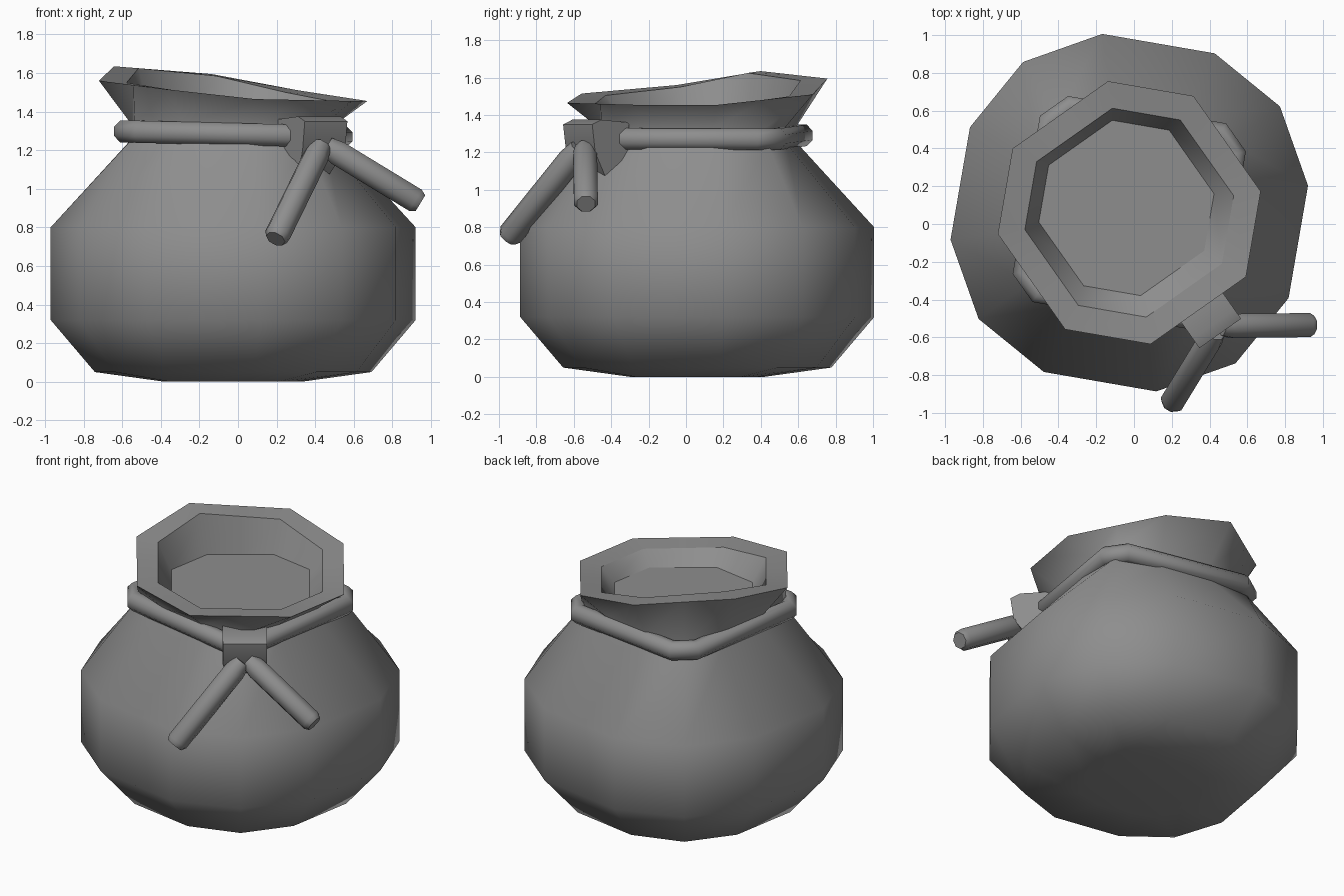
import bpy, bmesh
from math import sin, cos, radians, pi
from mathutils import Vector

if "Cube" in bpy.data.objects:
    bpy.data.objects.remove(bpy.data.objects["Cube"])

CX, CY, TURN = -0.025, 0.06, 35.2   # sack axis and the turn of its four corners

# Dark grey cloth and rope
grey = bpy.data.materials.new("dark_grey")
grey.diffuse_color = (0.27, 0.27, 0.27, 1)
grey.use_nodes = True
grey.node_tree.nodes["Principled BSDF"].inputs["Base Color"].default_value = grey.diffuse_color


def finish(name, bm, angle=50):
    bmesh.ops.recalc_face_normals(bm, faces=bm.faces)
    me = bpy.data.meshes.new(name)
    bm.to_mesh(me)
    bm.free()
    me.materials.append(grey)
    ob = bpy.data.objects.new(name, me)
    bpy.context.collection.objects.link(ob)
    bpy.ops.object.select_all(action='DESELECT')
    ob.select_set(True)
    bpy.context.view_layer.objects.active = ob
    bpy.ops.object.shade_smooth_by_angle(angle=radians(angle))
    return ob


def place(radial, side, corner):
    a = radians(TURN + 90 * corner)
    return CX + radial * cos(a) - side * sin(a), CY + radial * sin(a) + side * cos(a)


def ring(mid, edge, z, spread=26.6):
    """12 points: each corner has a middle point with one neighbour either side."""
    pts = []
    for k in range(4):
        for s, r in ((-1, edge), (0, mid), (1, edge)):
            t = radians(s * spread)
            x, y = place(r * cos(t), r * sin(t), k)
            pts.append(Vector((x, y, z)))
    return pts


def mouth(r, drop):
    """Uneven octagonal lip; middle points lie on the flat chords."""
    heights = [(1.455, 1.51), (1.595, 1.635), (1.56, 1.515), (1.465, 1.455)]
    pts = ring(r * cos(radians(26)), r, 0, 26)
    for k, (a, b) in enumerate(heights):
        for i, z in enumerate((a, (a + b) / 2, b)):
            pts[3 * k + i].z = z - drop
    return pts


def skin(bm, rings, closed=False):
    vs = [[bm.verts.new(p) for p in r] for r in rings]
    n = len(vs[0])
    pairs = list(zip(vs, vs[1:])) + ([(vs[-1], vs[0])] if closed else [])
    for a, b in pairs:
        for i in range(n):
            j = (i + 1) % n
            bm.faces.new((a[i], a[j], b[j], b[i]))
    return vs


# Sack: rounded-square body, pinched neck, flared lip and inner floor;
# the edges of the lip and floor are kept sharp
bm = bmesh.new()
rings = [
    ring(0.40, 0.36, 0.0),
    ring(0.75, 0.725, 0.05),
    ring(0.976, 0.957, 0.32),
    ring(0.976, 0.957, 0.80),
    ring(0.65, 0.54, 1.25),
    ring(0.625, 0.53, 1.33),
    mouth(0.705, 0),
    mouth(0.56, 0.01),
    ring(0.47 * cos(radians(26)), 0.47, 1.37, 26),
]
for p in rings[-1]:
    p += Vector((-0.015, 0.025, 0))
vs = skin(bm, rings)
bm.faces.new(vs[0])
bm.faces.new(vs[-1])
for r in vs[6:]:
    for a, b in zip(r, r[1:] + r[:1]):
        bm.edges.get((a, b)).smooth = False
sharp = [e.index for e in bm.edges if not e.smooth]
bm.edges.index_update()
sharp = [e.index for e in bm.edges if not e.smooth]
sack = finish("sack", bm)
for i in sharp:
    sack.data.edges[i].use_edge_sharp = True


# Rope around the neck: swept octagonal section with cut-off corners
bm = bmesh.new()
sections = []
for k in range(4):
    for s in (-1, 1):
        x, y = place(0.64, s * 0.07, k)
        a = radians(TURN + 90 * k + s * 22.5)
        out = Vector((cos(a), sin(a), 0))
        c = Vector((x, y, 1.283 - 0.025 * x))
        sections.append([c + out * 0.06 * cos(i * pi / 4 + pi / 8)
                         + Vector((0, 0, 0.062 * sin(i * pi / 4 + pi / 8)))
                         for i in range(8)])
skin(bm, sections, True)
finish("neck_rope", bm)

# Knot at the front right corner: extruded profile of radius and height
bm = bmesh.new()
profile = [(0.56, 1.36), (0.74, 1.375), (0.80, 1.35), (0.78, 1.20), (0.68, 1.06), (0.56, 1.14)]
sides = []
for s in (-0.135, 0.135):
    sides.append([Vector((*place(r, s * (0.7 if z < 1.1 else 1) + 0.025, 3), z))
                  for r, z in profile])
vs = skin(bm, sides)
bm.faces.new(vs[0])
bm.faces.new(vs[1])
finish("knot", bm, 60)


# Loose rope ends
def rope_end(name, start, end, r=0.069):
    a, b = Vector(start), Vector(end)
    d = (b - a).normalized()
    u = d.cross(Vector((0, 0, 1))).normalized()
    v = d.cross(u)
    stations = [(a, r * 0.8), (a.lerp(b, 0.12), r), (b - d * 0.03, r), (b, r * 0.75)]
    bm = bmesh.new()
    vs = skin(bm, [[c + (u * cos(i * pi / 4 + pi / 8) + v * sin(i * pi / 4 + pi / 8)) * q
                    for i in range(8)] for c, q in stations])
    bm.faces.new(vs[0])
    bm.faces.new(vs[-1])
    finish(name, bm)


rope_end("rope_end_left", (0.43, -0.57, 1.22), (0.195, -0.955, 0.74))
rope_end("rope_end_right", (0.46, -0.54, 1.22), (0.945, -0.535, 0.925))
